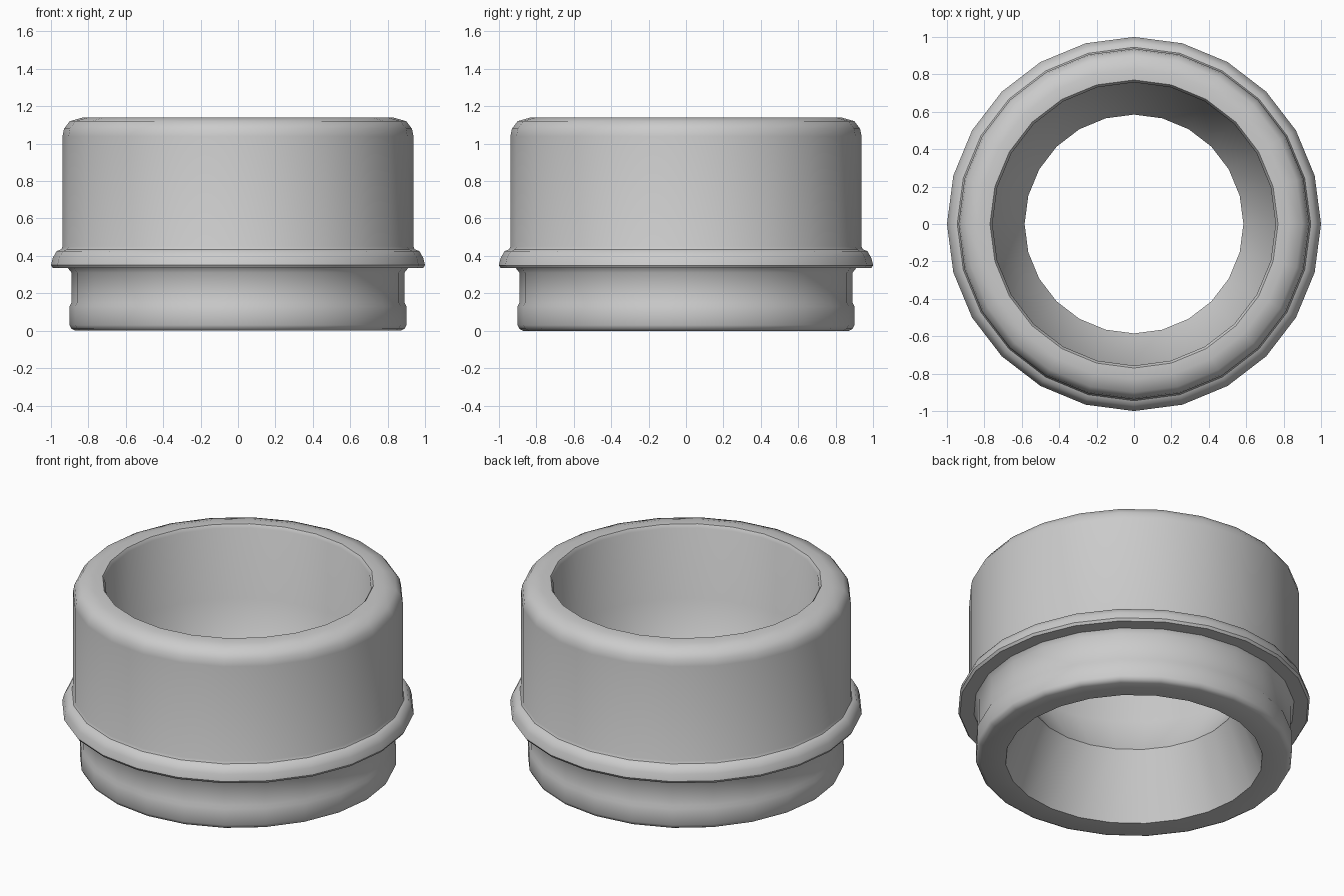
import bpy, bmesh, math

cube = bpy.data.objects.get("Cube")
if cube:
    bpy.data.objects.remove(cube, do_unlink=True)

SEGMENTS = 24

# Cross-section (radius, height), running round the closed ring wall
base = [(0.73, 0), (0.87, 0), (0.89, 0.01), (0.9, 0.03), (0.9, 0.13), (0.89, 0.15)]
neck_and_flange = [(0.89, 0.31), (0.91, 0.335), (0.99, 0.335), (1, 0.35),
                   (0.99, 0.39), (0.97, 0.425), (0.945, 0.435)]
body = [(0.938, 0.45), (0.938, 1.04), (0.93, 1.08), (0.9, 1.12), (0.83, 1.14)]
bore = [(0.77, 1.14), (0.757, 1.12), (0.757, 0.68), (0.585, 0.4)]
profile = base + neck_and_flange + body + bore

# Spin the section into a ring
bm = bmesh.new()
rings = []
for i in range(SEGMENTS):
    a = math.tau * i / SEGMENTS
    rings.append([bm.verts.new((r * math.cos(a), r * math.sin(a), z)) for r, z in profile])
for i, ring in enumerate(rings):
    nxt = rings[(i + 1) % SEGMENTS]
    for j in range(len(profile)):
        k = (j + 1) % len(profile)
        bm.faces.new((ring[j], nxt[j], nxt[k], ring[k]))
bmesh.ops.recalc_face_normals(bm, faces=bm.faces)
mesh = bpy.data.meshes.new("flanged_ring")
bm.to_mesh(mesh)
bm.free()

# Single grey finish
grey = bpy.data.materials.new("plain grey")
grey.use_nodes = True
colour = (0.6, 0.6, 0.6, 1)
grey.diffuse_color = colour
grey.node_tree.nodes["Principled BSDF"].inputs["Base Color"].default_value = colour
mesh.materials.append(grey)

ring_object = bpy.data.objects.new("flanged_ring", mesh)
bpy.context.collection.objects.link(ring_object)
bpy.ops.object.select_all(action="DESELECT")
ring_object.select_set(True)
bpy.context.view_layer.objects.active = ring_object
bpy.ops.object.shade_smooth_by_angle(angle=math.radians(40))
